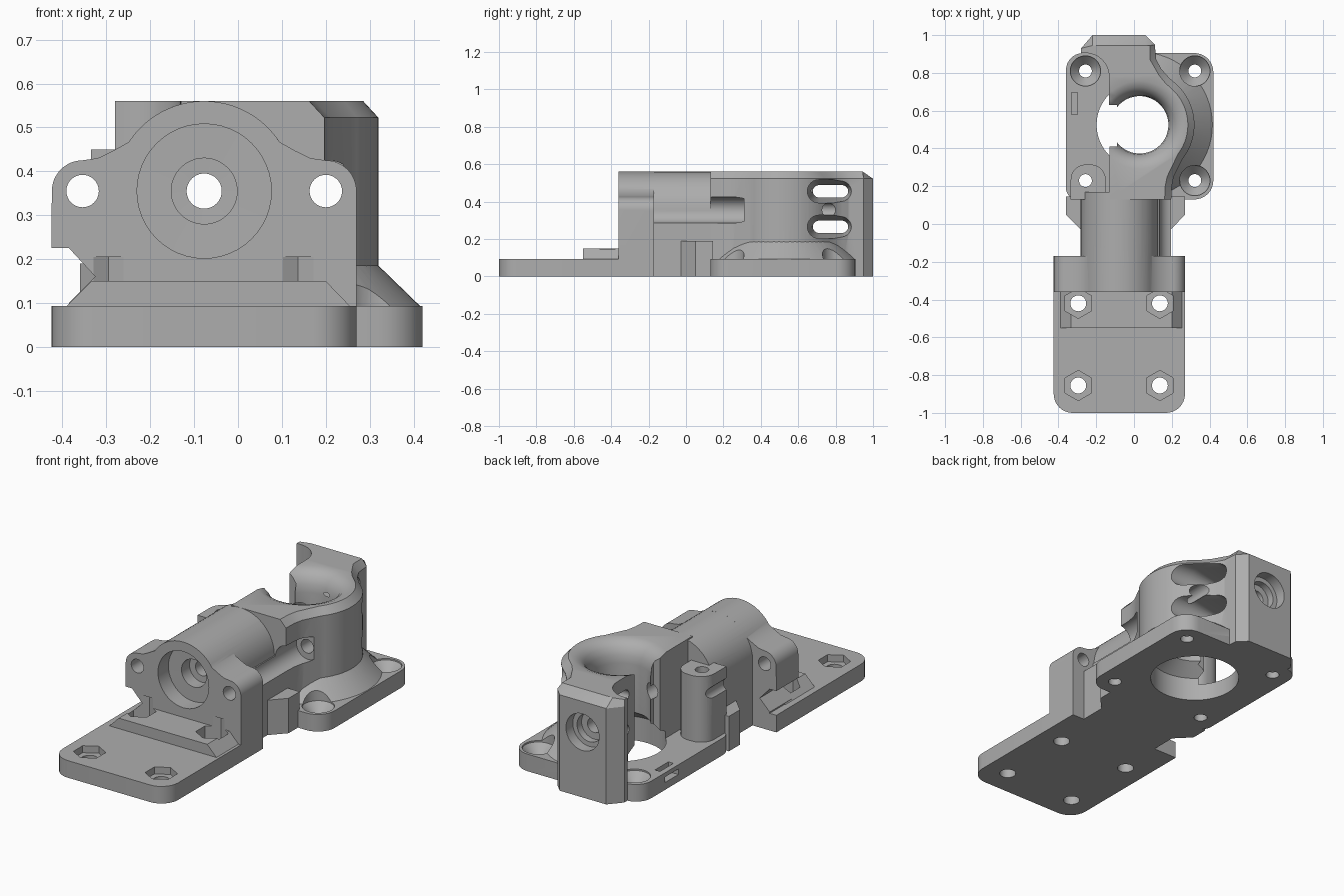
import bpy, bmesh
from math import sin, cos, radians

cube = bpy.data.objects.get("Cube")
if cube:
    bpy.data.objects.remove(cube, do_unlink=True)

grey = bpy.data.materials.new("matte_grey")
grey.use_nodes = True
COLOUR = (0.42, 0.42, 0.42, 1)
grey.diffuse_color = COLOUR
grey.node_tree.nodes["Principled BSDF"].inputs["Base Color"].default_value = COLOUR

solids = bpy.data.collections.new("solids")
cutters = bpy.data.collections.new("cutters")
for c in (solids, cutters):
    bpy.context.scene.collection.children.link(c)

PLACE = {"x": lambda u, v, t: (t, u, v),
         "y": lambda u, v, t: (u, t, v),
         "z": lambda u, v, t: (u, v, t)}


def arc(cx, cy, r, a, b, n=12):
    return [(cx + r * cos(radians(a + (b - a) * i / n)),
             cy + r * sin(radians(a + (b - a) * i / n))) for i in range(n + 1)]


def loft(name, group, axis, rings):
    """Skin equal-length outlines, each given as (position, points), and cap the ends."""
    bm = bmesh.new()
    loops = [[bm.verts.new(PLACE[axis](u, v, t)) for u, v in pts] for t, pts in rings]
    n = len(loops[0])
    bm.faces.new(loops[0])
    bm.faces.new(loops[-1])
    for lo, hi in zip(loops, loops[1:]):
        for i in range(n):
            j = (i + 1) % n
            bm.faces.new((lo[i], lo[j], hi[j], hi[i]))
    bmesh.ops.recalc_face_normals(bm, faces=bm.faces)
    me = bpy.data.meshes.new(name)
    bm.to_mesh(me)
    bm.free()
    me.materials.append(grey)
    ob = bpy.data.objects.new(name, me)
    group.objects.link(ob)
    ob.hide_render = group is cutters
    return ob


def prism(name, group, axis, pts, a, b):
    return loft(name, group, axis, [(a, pts), (b, pts)])


def box(name, group, x, y, z):
    return prism(name, group, "z", [(x[0], y[0]), (x[1], y[0]), (x[1], y[1]), (x[0], y[1])], *z)


def lathe(name, group, axis, cx, cy, profile, n=48):
    """Turn (radius, position) pairs about an axis."""
    return loft(name, group, axis, [(t, arc(cx, cy, r, 0, 360 - 360 / n, n - 1)) for r, t in profile])


def rounded(x, y, r):
    """Rounded rectangle with radii for the four corners, counter-clockwise from front left."""
    out = []
    for i, (px, py) in enumerate([(x[0], y[0]), (x[1], y[0]), (x[1], y[1]), (x[0], y[1])]):
        sx, sy = (1 if i in (0, 3) else -1), (1 if i < 2 else -1)
        out += arc(px + sx * r[i], py + sy * r[i], r[i], 180 + 90 * i, 270 + 90 * i, 8) if r[i] else [(px, py)]
    return out


AX, AZ = -0.077, 0.355      # rod axis
TX, TY = 0.03, 0.525        # tower axis

# Plates
prism("front_plate", solids, "z", rounded((-0.425, 0.27), (-1, -0.17), (0.1, 0.1, 0, 0)), 0, 0.093)
prism("rear_plate", solids, "z", rounded((-0.36, 0.42), (0.13, 0.905), (0.06, 0.1, 0.1, 0.09)), 0, 0.093)
prism("nut_ledge", solids, "y", [(-0.39, 0.08), (-0.39, 0.093), (-0.333, 0.15), (0.2, 0.15),
                                 (0.255, 0.093), (0.255, 0.08)], -0.55, -0.3)

# Eared front block with domed top
half = arc(0.2, AZ, 0.07, 0, 90) + [(0.165, 0.43), (0.13, 0.447)] + arc(AX, AZ, 0.205, 33, 90)
mirrored = [(2 * AX - x, z) for x, z in reversed(half[:-1])]
prism("front_block", solids, "y", [(0.27, 0)] + half + mirrored
      + [(-0.425, 0.225), (-0.385, 0.225), (-0.325, 0.16), (-0.385, 0.1), (-0.385, 0)], -0.36, -0.17)

# Barrel body behind the block, and its flared foot
prism("barrel_body", solids, "y", [(0.197, 0), (0.197, AZ), (AX + 0.205, AZ)]
      + arc(AX, AZ, 0.205, 8, 172, 24) + [(-0.282, AZ), (-0.282, 0)], -0.2, 0.17)
foot = [(-0.36, 0.145), (-0.36, 0.05), (-0.28, -0.03), (0.195, -0.03), (0.27, 0.05), (0.27, 0.145)]
prism("body_foot", solids, "z", foot, 0, 0.19)

# Left post
prism("left_post", solids, "z", rounded((-0.335, -0.15), (0.13, 0.315), (0, 0, 0.08, 0.08)), 0.05, 0.45)

# Tower with rear nose; its top edge is chamfered
outline = ([(-0.13, 0.13), (0.197, 0.13), (0.2, 0.2), (0.21, 0.25), (0.235, 0.3)]
           + arc(TX, TY, 0.29, -38, 48, 20)
           + [(0.185, 0.775), (0.145, 0.82), (0.118, 0.87), (0.11, 0.95), (0.06, 1.0), (-0.22, 1.0),
              (-0.28, 0.93), (-0.28, 0.905)]
           + arc(-0.257, 0.78, 0.125, 90, 0))


def chamfer(p):
    x, y = p
    if y > 0.86 and x > -0.25:
        return (min(x, 0.085), min(y, 0.945))
    if x > 0.1:
        d = ((x - TX) ** 2 + (y - TY) ** 2) ** 0.5
        k = 0.035 / d
        return (x - 0.035, y) if y < 0.27 else (x - (x - TX) * k, y - (y - TY) * k)
    return p


loft("tower", solids, "z", [(0, outline), (0.522, outline), (0.56, [chamfer(p) for p in outline])])

# Conical skirt on the right of the tower
loft("tower_skirt", solids, "z", [(t, [(TX, TY - r)] + arc(TX, TY, r, -90, 90, 32))
                                  for t, r in ((0.05, 0.39), (0.093, 0.385), (0.19, 0.285))])

# Tower bore with rounded mouth and wide base recess, open towards the left
lathe("tower_bore", cutters, "z", TX, TY,
      [(0.228, -0.05), (0.228, 0.13), (0.152, 0.19), (0.152, 0.45), (0.158, 0.492), (0.176, 0.527),
       (0.2, 0.548), (0.235, 0.561), (0.235, 0.65)], 64)
box("side_opening", cutters, (-0.3, -0.09), (0.41, 0.63), (0.094, 0.7))

# Rod passage with stepped recesses at both ends
lathe("rod_passage", cutters, "y", AX, AZ,
      [(0.153, -0.5), (0.153, -0.27), (0.075, -0.269), (0.075, -0.2), (0.04, -0.199), (0.04, 0.9),
       (0.075, 0.901), (0.075, 0.94), (0.1, 0.941), (0.1, 1.1)])

# Long screw holes and the relief groove
for x in (-0.354, 0.2):
    lathe("long_screw_hole", cutters, "y", x, AZ, [(0.037, -0.5), (0.037, 1.1)], 32)
lathe("screw_groove", cutters, "y", 0.205, AZ, [(0.07, -0.17), (0.07, 0.31)], 40)

# Hexagonal nut pockets in the front plate
for x in (-0.295, 0.137):
    for y in (-0.42, -0.855):
        prism("nut_pocket", cutters, "z", arc(x, y, 0.08, 30, 330, 5), 0.055, 0.205)
        lathe("nut_screw_hole", cutters, "z", x, y, [(0.042, -0.1), (0.042, 0.1)], 32)

# Countersunk holes in the rear plate; the left post keeps a plain one
for x, y in ((-0.257, 0.81), (0.322, 0.81), (0.322, 0.23)):
    lathe("countersink", cutters, "z", x, y,
          [(0.034, -0.1), (0.034, 0.035), (0.08, 0.085), (0.08, 0.3)], 40)
lathe("post_hole", cutters, "z", -0.257, 0.23, [(0.034, -0.1), (0.034, 0.6)], 32)


# Funnelled oval slots through the tower
def oval(z, r):
    return arc(0.834, z, r, -90, 90) + arc(0.711, z, r, 90, 270)


for z in (0.265, 0.455):
    loft("oval_slot", cutters, "x", [(-0.5, oval(z, 0.033)), (0.04, oval(z, 0.033)),
                                     (0.17, oval(z, 0.062)), (0.5, oval(z, 0.062))])

# Small pockets in the left edge
box("plate_slot", cutters, (-0.33, -0.3), (0.58, 0.695), (0.04, 0.15))
box("plate_side_slot", cutters, (-0.4, -0.33), (0.58, 0.695), (0.04, 0.07))

# Merge the parts, then cut
body = solids.objects["front_plate"]
solids.objects.unlink(body)
bpy.context.scene.collection.objects.link(body)
body.name = "mount_body"
bpy.context.view_layer.objects.active = body
body.select_set(True)
for group, op in ((solids, "UNION"), (cutters, "DIFFERENCE")):
    for part in list(group.objects):
        mod = body.modifiers.new(part.name, "BOOLEAN")
        mod.operation, mod.solver, mod.object = op, "EXACT", part
        bpy.ops.object.modifier_apply(modifier=mod.name)
        bpy.data.objects.remove(part, do_unlink=True)
    bpy.data.collections.remove(group)
bpy.ops.object.shade_smooth_by_angle(angle=radians(28))
